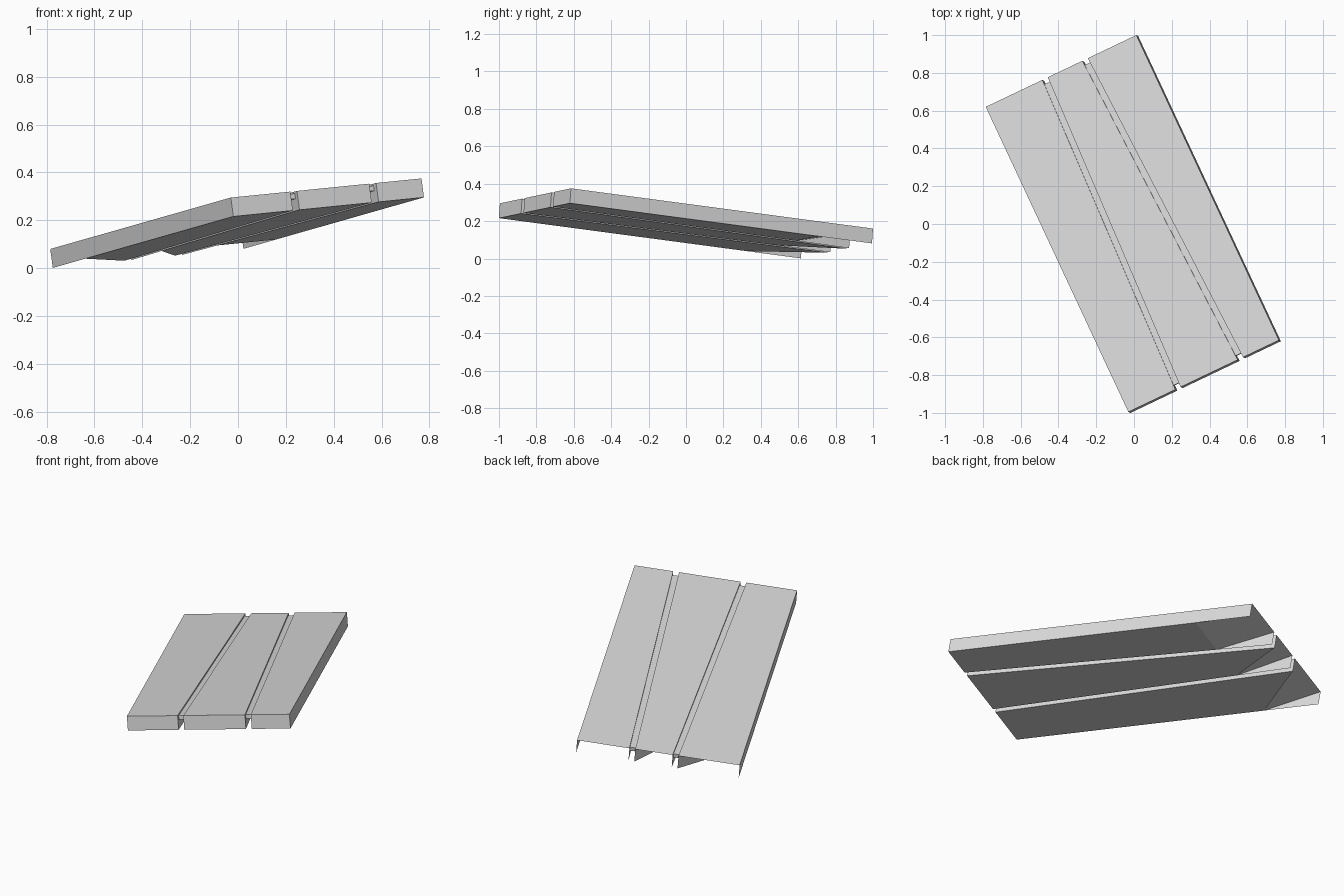
import bpy, bmesh
from mathutils import Vector

cube = bpy.data.objects.get("Cube")
if cube:
    bpy.data.objects.remove(cube, do_unlink=True)

# Slab frame: one top corner, the width and length directions, and "down"
ORIGIN = Vector((-0.785, 0.62, 0.08))
WIDTH = Vector((0.797, 0.38, 0.08))
LENGTH = Vector((0.755, -1.615, 0.215))
DOWN = WIDTH.cross(LENGTH).normalized()
THICK = 0.08

grey = bpy.data.materials.new("light_grey")
grey.use_nodes = True
grey.diffuse_color = (0.7, 0.7, 0.7, 1)
grey.node_tree.nodes["Principled BSDF"].inputs["Base Color"].default_value = (0.7, 0.7, 0.7, 1)


def point(side, t, depth):
    """side = (offset at the back, offset at the front); t runs back to front."""
    s = side[0] + (side[1] - side[0]) * t
    return ORIGIN + WIDTH * s + LENGTH * t + DOWN * depth


def build(name, points, faces):
    bm = bmesh.new()
    verts = {k: bm.verts.new(p) for k, p in points.items()}
    for face in faces:
        bm.faces.new([verts[k] for k in face.split()])
    bmesh.ops.recalc_face_normals(bm, faces=bm.faces)
    mesh = bpy.data.meshes.new(name)
    bm.to_mesh(mesh)
    bm.free()
    mesh.materials.append(grey)
    obj = bpy.data.objects.new(name, mesh)
    bpy.context.collection.objects.link(obj)


def plank(name, a, b, cut_a, cut_b):
    """Tapered plank whose underside ramps up to the back edge between thin side walls."""
    pts = {}
    for k, side, cut in (("a", a, cut_a), ("b", b, cut_b)):
        pts[k + "_back"] = point(side, 0, 0)
        pts[k + "_front"] = point(side, 1, 0)
        pts[k + "_foot"] = point(side, 1, THICK)
        pts[k + "_cut"] = point(side, cut, THICK)
        if cut:
            pts[k + "_fin"] = point(side, 0, THICK)
    faces = ["a_back b_back b_front a_front",      # top
             "a_front b_front b_foot a_foot",      # front end
             "a_foot b_foot b_cut a_cut",          # underside
             "a_cut b_cut b_back",                 # ramp
             "a_cut b_back a_back"]
    for k in "ab":                                 # side walls
        fin = f"{k}_fin" if f"{k}_fin" in pts else ""
        faces.append(f"{k}_back {k}_front {k}_foot {k}_cut {fin}")
    build(name, pts, faces)


def joint_strip(name, a, b, top=0.008, bottom=0.03, inset=0.014):
    """Recessed strip that fills the joint between two planks."""
    pts = {}
    for k, side in (("a", a), ("b", b)):
        for e, t in (("0", inset), ("1", 1 - inset)):
            pts[k + e + "t"] = point(side, t, top)
            pts[k + e + "u"] = point(side, t, bottom)
    build(name, pts, ["a0t b0t b1t a1t", "a0u b0u b1u a1u", "a0t b0t b0u a0u",
                      "a1t b1t b1u a1u", "a0t a1t a1u a0u", "b0t b1t b1u b0u"])


# Plank edges across the slab, as (back, front) fractions of the width
edges = [(0, 0), (0.376, 0.312), (0.412, 0.347), (0.642, 0.726), (0.678, 0.762), (1, 1)]
CUT = 0.18

plank("right_plank", edges[0], edges[1], CUT, 0)
plank("middle_plank", edges[2], edges[3], CUT, 0)
plank("left_plank", edges[4], edges[5], CUT, CUT)
joint_strip("right_joint_strip", edges[1], edges[2])
joint_strip("left_joint_strip", edges[3], edges[4])
